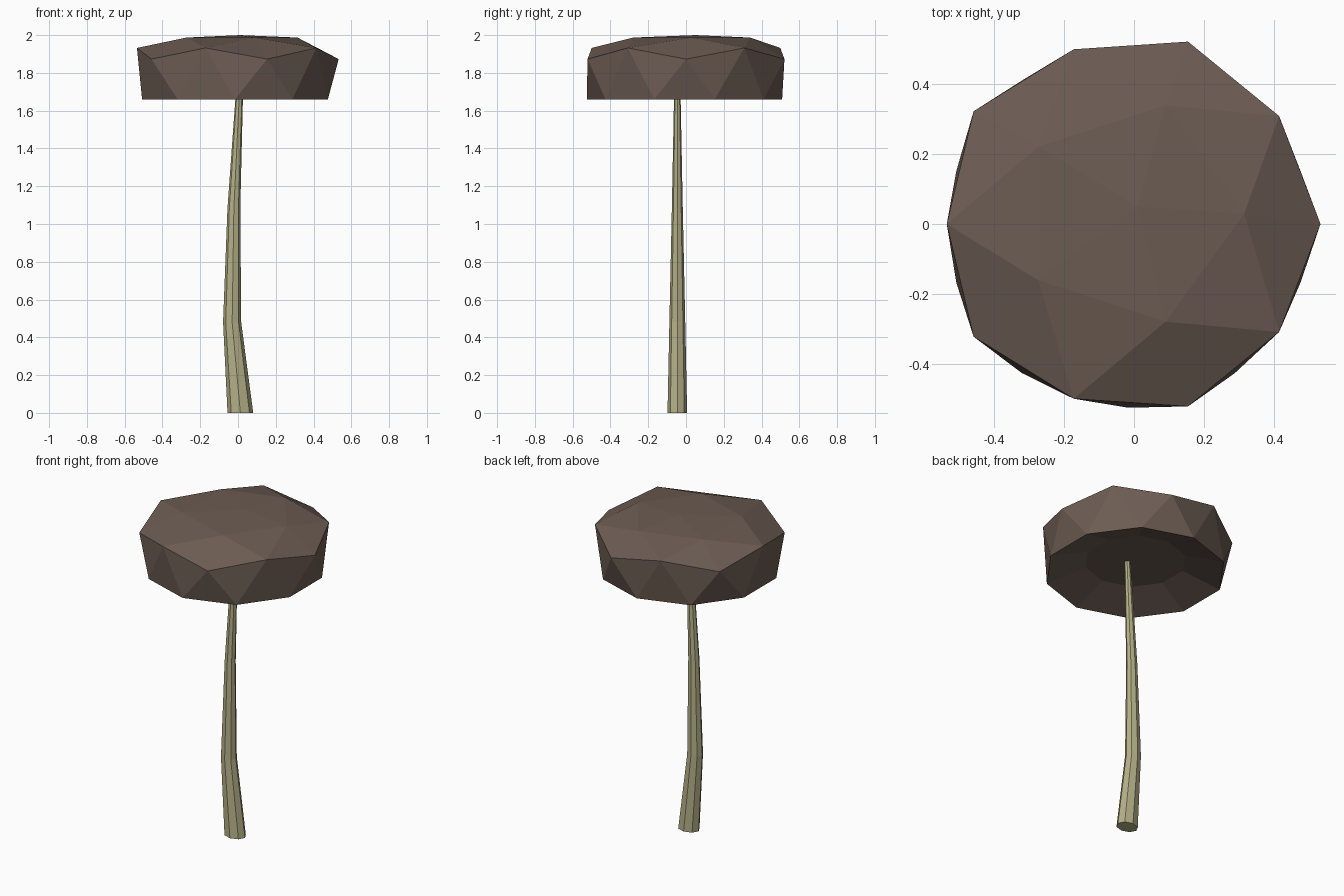
import bpy, bmesh, math

if "Cube" in bpy.data.objects:
    bpy.data.objects.remove(bpy.data.objects["Cube"])


def material(name, rgb):
    m = bpy.data.materials.new(name)
    m.diffuse_color = (*rgb, 1.0)
    m.use_nodes = True
    m.node_tree.nodes["Principled BSDF"].inputs["Base Color"].default_value = m.diffuse_color
    return m


def ring(bm, count, cx, cy, z, rx, ry=None, start=0.0):
    ry = rx if ry is None else ry
    out = []
    for i in range(count):
        a = math.radians(start) + 2 * math.pi * i / count
        out.append(bm.verts.new((cx + rx * math.cos(a), cy + ry * math.sin(a), z)))
    return out


def bridge(bm, lower, upper):
    n = len(lower)
    for i in range(n):
        j = (i + 1) % n
        bm.faces.new((lower[i], lower[j], upper[j], upper[i]))


def finish(bm, name, mat):
    bmesh.ops.recalc_face_normals(bm, faces=bm.faces[:])
    mesh = bpy.data.meshes.new(name)
    bm.to_mesh(mesh)
    bm.free()
    mesh.materials.append(mat)
    obj = bpy.data.objects.new(name, mesh)
    bpy.context.collection.objects.link(obj)
    return obj


brown = material("dark brown cap", (0.150, 0.107, 0.086))
olive = material("pale olive stem", (0.456, 0.434, 0.246))

# Cap: faceted dome laid out like the upper half of an icosphere
bm = bmesh.new()
pole = bm.verts.new((0.01, 0.05, 2.0))
crown = ring(bm, 5, -0.01, 0.03, 1.987, 0.325)
low = ring(bm, 5, -0.015, 0.0, 1.873, 0.548)
high = ring(bm, 5, -0.01, 0.0, 1.932, 0.525, start=36)
rim = ring(bm, 10, -0.016, -0.008, 1.66, 0.517, start=18)
for i in range(5):
    j = (i + 1) % 5
    e0, e1, e2 = rim[2 * i], rim[2 * i + 1], rim[(2 * i + 2) % 10]
    for tri in ((pole, crown[i], crown[j]),
                (crown[i], high[i], crown[j]),
                (crown[i], low[i], high[i]),
                (crown[j], high[i], low[j]),
                (low[i], e0, high[i]),
                (high[i], e0, e1),
                (high[i], e1, low[j]),
                (low[j], e1, e2)):
        bm.faces.new(tri)
# Recessed underside
inner = ring(bm, 10, -0.016, -0.008, 1.735, 0.29, start=18)
bridge(bm, rim, inner)
bm.faces.new(inner)
finish(bm, "mushroom_cap", brown)

# Stem: bent, tapering eight-sided tube (x, y, z, x radius, y radius)
bm = bmesh.new()
sections = [(0.0125, -0.046, 0.0, 0.068, 0.052),
            (-0.031, -0.046, 0.48, 0.048, 0.042),
            (-0.022, -0.046, 1.08, 0.034, 0.029),
            (0.010, -0.046, 1.745, 0.018, 0.016)]
rings = [ring(bm, 8, *s) for s in sections]
for a, b in zip(rings, rings[1:]):
    bridge(bm, a, b)
bm.faces.new(rings[0])
bm.faces.new(rings[-1])
finish(bm, "mushroom_stem", olive)
